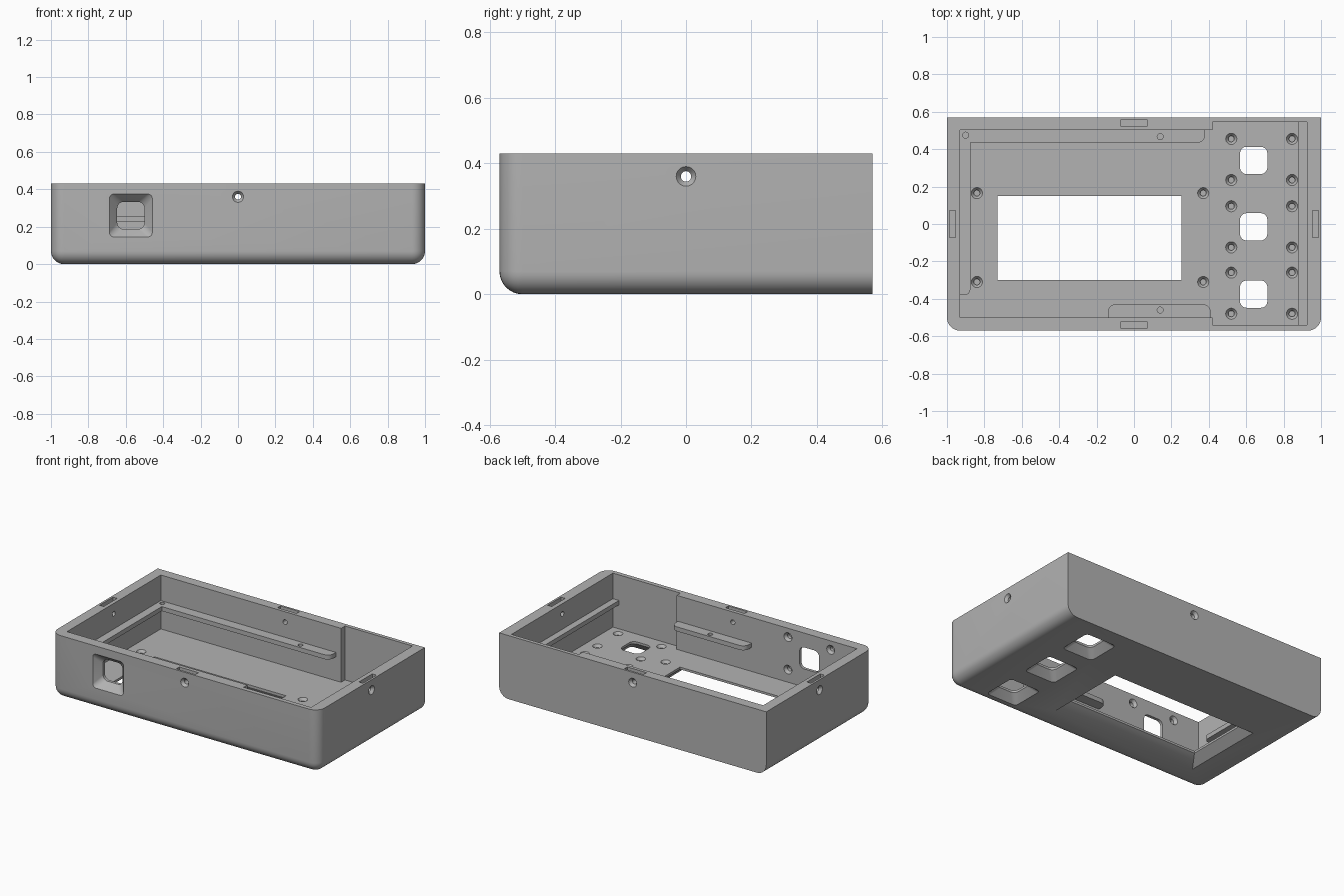
import bpy, bmesh, math
from mathutils import Matrix, Vector

if "Cube" in bpy.data.objects:
    bpy.data.objects.remove(bpy.data.objects["Cube"], do_unlink=True)

grey = bpy.data.materials.new("housing grey")
grey.use_nodes = True
color = (0.45, 0.45, 0.45, 1)
grey.diffuse_color = color
grey.node_tree.nodes["Principled BSDF"].inputs["Base Color"].default_value = color

HX, HY, H = 1.0, 0.57, 0.43
FLOOR = 0.065
LEDGE = (0.227, 0.257)


def finish(name, bm):
    bmesh.ops.recalc_face_normals(bm, faces=bm.faces)
    mesh = bpy.data.meshes.new(name)
    bm.to_mesh(mesh)
    bm.free()
    mesh.materials.append(grey)
    ob = bpy.data.objects.new(name, mesh)
    bpy.context.collection.objects.link(ob)
    return ob


def rect(x0, x1, y0, y1, radii=(0, 0, 0, 0), n=6):
    """Rectangle outline; radii order: +x+y, -x+y, -x-y, +x-y."""
    pts = []
    for i, (x, y, sx, sy) in enumerate(((x1, y1, 1, 1), (x0, y1, -1, 1),
                                        (x0, y0, -1, -1), (x1, y0, 1, -1))):
        r = radii[i]
        if r == 0:
            pts.append((x, y))
            continue
        for k in range(n + 1):
            a = math.pi / 2 * (i + k / n)
            pts.append((x - sx * r + r * math.cos(a), y - sy * r + r * math.sin(a)))
    return pts


def circle(x, y, r, n=20):
    return [(x + r * math.cos(math.tau * k / n), y + r * math.sin(math.tau * k / n))
            for k in range(n)]


def loft(name, layers, mat=Matrix()):
    """Solid through a stack of (outline, height) layers."""
    bm = bmesh.new()
    rings = [[bm.verts.new(mat @ Vector((x, y, z))) for x, y in pts] for pts, z in layers]
    for a, b in zip(rings, rings[1:]):
        for i in range(len(a)):
            j = (i + 1) % len(a)
            bm.faces.new((a[i], a[j], b[j], b[i]))
    bm.faces.new(rings[0])
    bm.faces.new(rings[-1])
    return finish(name, bm)


def block(name, outline, z0, z1):
    return loft(name, [(outline, z0), (outline, z1)])


def cut(target, cutter):
    mod = target.modifiers.new("cut", "BOOLEAN")
    mod.operation = "DIFFERENCE"
    mod.solver = "EXACT"
    mod.object = cutter
    bpy.context.view_layer.objects.active = target
    bpy.ops.object.modifier_apply(modifier=mod.name)
    bpy.data.objects.remove(cutter, do_unlink=True)


def funnel(target, outer, inner, taper, depth, mat=Matrix()):
    """Opening that narrows from outer to inner, then runs straight."""
    cut(target, loft("cutter", [(outer, -0.02), (outer, 0), (inner, taper), (inner, depth)], mat))


def screw(target, x, y, mat, depth):
    funnel(target, circle(x, y, 0.03), circle(x, y, 0.016), 0.018, depth, mat)


def square_port(target, x, y, mat=Matrix()):
    a, b = 0.115, 0.073
    funnel(target, rect(x - a, x + a, y - a, y + a, (0.025,) * 4),
           rect(x - b, x + b, y - b, y + b, (0.035,) * 4), 0.05, 0.1, mat)


# Tray body, rounded on the front, left and right
bm = bmesh.new()
bmesh.ops.create_cube(bm, size=1)
for v in bm.verts:
    v.co = (v.co.x * 2 * HX, v.co.y * 2 * HY, (v.co.z + 0.5) * H)
round_edges = []
for e in bm.edges:
    mid = (e.verts[0].co + e.verts[1].co) / 2
    low, front, side = mid.z < 0.01, mid.y < -HY + 0.01, abs(mid.x) > HX - 0.01
    if low + front + side == 2:
        round_edges.append(e)
bmesh.ops.bevel(bm, geom=round_edges, offset=0.07, segments=8, profile=0.5, affect="EDGES")
body = finish("tray_body", bm)

# Inner cavity with a wider bay on the left side
cut(body, block("cutter", [(-0.93, -0.5), (0.42, -0.5), (0.42, -0.54), (0.925, -0.54),
                           (0.925, 0.545), (0.42, 0.545), (0.42, 0.503), (-0.93, 0.503)],
                FLOOR, H + 0.1))

# Display window and button openings in the floor
funnel(body, rect(-0.79, 0.3, -0.39, 0.18), rect(-0.73, 0.255, -0.3, 0.15), 0.05, 0.1)
for y in (0.34, -0.015, -0.375):
    square_port(body, 0.64, y)

# Port and its fixing holes in the front wall
front = Matrix(((1, 0, 0, 0), (0, 0, 1, -HY), (0, 1, 0, 0), (0, 0, 0, 1)))
square_port(body, -0.573, 0.26, front)
inner_front = Matrix(((1, 0, 0, 0), (0, 0, -1, -0.5), (0, 1, 0, 0), (0, 0, 0, 1)))
for dx in (-0.16, 0.16):
    for dz in (-0.11, 0.11):
        screw(body, -0.573 + dx, 0.26 + dz, inner_front, 0.04)

# Blind screw holes in the floor
down = Matrix.Translation((0, 0, FLOOR)) @ Matrix.Scale(-1, 4, (0, 0, 1))
spots = [(x, y) for x in (0.52, 0.845) for y in (0.455, 0.235, 0.095, -0.125, -0.26, -0.48)]
spots += [(x, y) for x in (-0.84, 0.37) for y in (0.165, -0.31)]
for x, y in spots:
    screw(body, x, y, down, 0.04)

# One countersunk hole and one rim slot in the middle of each wall
for i, reach in enumerate((HY, HX, HY, HX)):
    turn = Matrix.Rotation(i * math.pi / 2, 4, "Z")
    wall = turn @ Matrix(((1, 0, 0, 0), (0, 0, 1, -reach), (0, 1, 0, 0), (0, 0, 0, 1)))
    screw(body, 0, 0.36, wall, 0.12)
    slot = rect(-0.072, 0.072, -reach + 0.014, -reach + 0.045)
    cut(body, loft("cutter", [(slot, H - 0.03), (slot, H + 0.05)], turn))

# Support ledges along the walls
back = block("back_ledge", [(-0.935, 0.51), (-0.935, -0.38)]
             + [p for p in rect(-0.935, -0.875, -0.38, 0, (0, 0, 0, 0.03)) if p[1] < -0.3]
             + [(-0.875, 0.435)]
             + [p for p in rect(0, 0.38, 0.435, 0.51, (0, 0, 0, 0.04)) if p[0] > 0.3 and p[1] < 0.5]
             + [(0.38, 0.51)], *LEDGE)
front_ledge = block("front_ledge", rect(-0.14, 0.41, -0.51, -0.43, (0.04, 0.04, 0, 0)), *LEDGE)
side = block("side_ledge", rect(0.88, 0.93, -0.545, 0.55), *LEDGE)
for ledge, x, y in ((back, -0.9, 0.475), (back, 0.14, 0.467), (front_ledge, 0.14, -0.46)):
    cut(ledge, block("cutter", circle(x, y, 0.016), 0.2, 0.3))

for ob in (body, back, front_ledge, side):
    bpy.ops.object.select_all(action="DESELECT")
    ob.select_set(True)
    bpy.context.view_layer.objects.active = ob
    bpy.ops.object.shade_smooth_by_angle(angle=math.radians(30))
